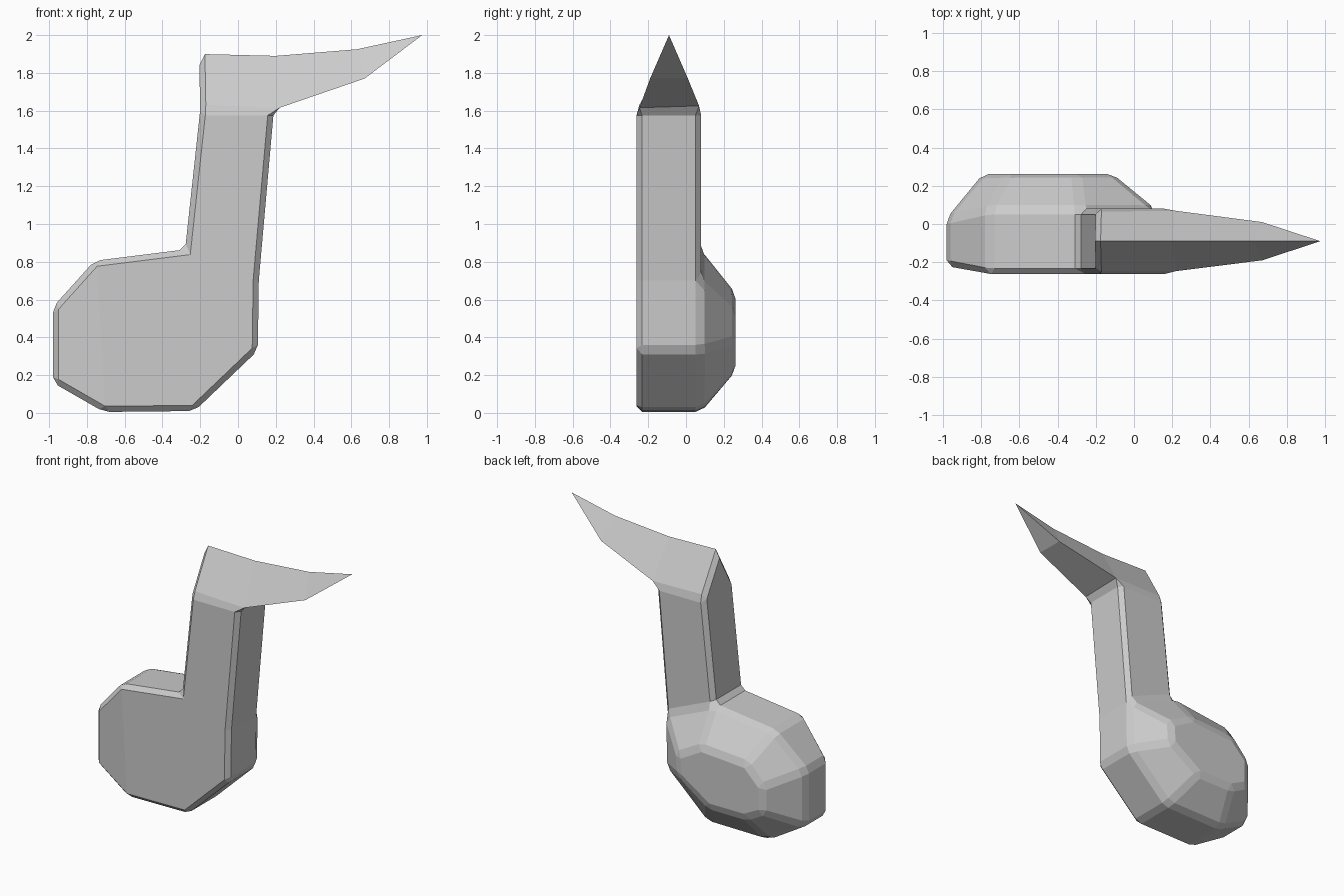
import bpy, bmesh

if "Cube" in bpy.data.objects:
    bpy.data.objects.remove(bpy.data.objects["Cube"])

FRONT, BACK, MID = -0.262, 0.08, -0.09
bm = bmesh.new()


def pair(x, z, y0=FRONT, y1=BACK):
    """Front and back vertex at the same outline position."""
    return bm.verts.new((x, y0, z)), bm.verts.new((x, y1, z))


def face(*verts):
    return bm.faces.new(verts)


# Note head outline, counter-clockwise seen from the front
A = pair(-0.98, 0.16, -0.22, 0.03)
B = pair(-0.71, 0.005)
C = pair(-0.23, 0.01)
D = pair(0.105, 0.33)
E = pair(0.11, 0.70)
F = pair(-0.28, 0.865)
G = pair(-0.76, 0.805)
H = pair(-0.98, 0.56, -0.22, 0.03)
head = [A, B, C, D, E, F, G, H]

# Stem top
J = pair(0.19, 1.605)
I = pair(-0.20, 1.605)

# Flag: ridge, underside corners and tip
R0 = bm.verts.new((-0.205, MID, 1.90))
R1 = bm.verts.new((0.20, MID, 1.89))
R2 = bm.verts.new((0.63, MID, 1.925))
K = pair(0.67, 1.77, MID - 0.10, MID + 0.10)
T = bm.verts.new((0.975, MID, 2.0))

# Flat front, with the slightly angled left panel
face(A[0], B[0], G[0], H[0])
face(*[v[0] for v in (B, C, D, E, J, I, F, G)])

# Side walls of head and stem
outline = [A, B, C, D, E, J, I, F, G, H]
for p, q in zip(outline, outline[1:] + outline[:1]):
    if (p, q) != (J, I):
        face(p[0], p[1], q[1], q[0])

# Stem back
face(E[1], J[1], I[1], F[1])

# Bulging back of the head
cap_points = [(-0.79, 0.29), (-0.65, 0.22), (-0.36, 0.22), (-0.12, 0.38),
              (-0.11, 0.53), (-0.30, 0.635), (-0.66, 0.61), (-0.79, 0.48)]
cap = [bm.verts.new((x, 0.262, z)) for x, z in cap_points]
for i in range(8):
    j = (i + 1) % 8
    face(head[i][1], head[j][1], cap[j], cap[i])
face(*cap)

# Wedge-shaped flag tapering to the tip
face(I[0], I[1], R0)
for s in (0, 1):
    face(I[s], J[s], R1, R0)
    face(J[s], K[s], R2, R1)
    face(K[s], T, R2)
face(J[0], J[1], K[1], K[0])
face(K[0], K[1], T)

bmesh.ops.recalc_face_normals(bm, faces=bm.faces[:])

# Single chamfer on edges, leaving the thin flag crisp
thin = {R1, R2, T, K[0], K[1]}
edges = [e for e in bm.edges
         if not thin.intersection(e.verts) and e.calc_face_angle(0) > 0.2]
bmesh.ops.bevel(bm, geom=edges, offset=0.03, offset_type='OFFSET', segments=1,
                profile=0.5, affect='EDGES', clamp_overlap=True)
bmesh.ops.recalc_face_normals(bm, faces=bm.faces[:])

mesh = bpy.data.meshes.new("music_note")
bm.to_mesh(mesh)
bm.free()
note = bpy.data.objects.new("music_note", mesh)
bpy.context.collection.objects.link(note)
